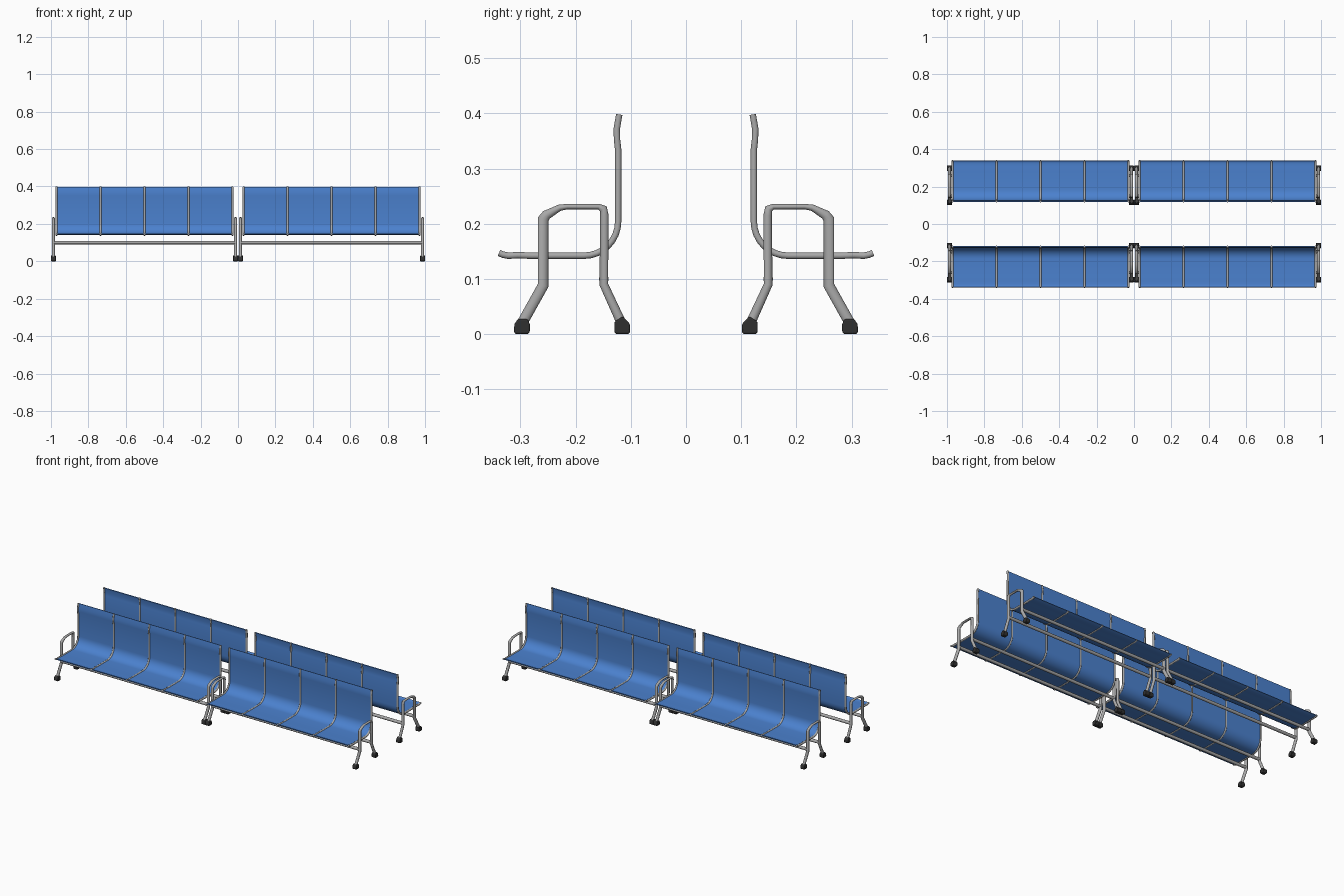
import bpy, bmesh, math
from mathutils import Vector

if "Cube" in bpy.data.objects:
    bpy.data.objects.remove(bpy.data.objects["Cube"])


def material(name, rgb):
    m = bpy.data.materials.new(name)
    m.diffuse_color = (*rgb, 1)
    m.use_nodes = True
    m.node_tree.nodes["Principled BSDF"].inputs["Base Color"].default_value = m.diffuse_color
    return m


BLUE = material("blue_panel", (0.07, 0.22, 0.62))
DARK = material("dark_rubber", (0.03, 0.03, 0.03))
GREY = material("grey_metal", (0.4, 0.4, 0.4))


def finish(name, bm, mat, angle=35):
    """Turn one quarter (x > 0, y < 0) into all four benches by mirroring."""
    bmesh.ops.recalc_face_normals(bm, faces=bm.faces)
    me = bpy.data.meshes.new(name)
    bm.to_mesh(me)
    bm.free()
    me.materials.append(mat)
    ob = bpy.data.objects.new(name, me)
    bpy.context.collection.objects.link(ob)
    bpy.ops.object.select_all(action='DESELECT')
    ob.select_set(True)
    bpy.context.view_layer.objects.active = ob
    bpy.ops.object.shade_smooth_by_angle(angle=math.radians(angle))
    mod = ob.modifiers.new("mirror", 'MIRROR')
    mod.use_axis = (True, True, False)
    mod.use_mirror_merge = False
    return ob


def normals(path):
    """Mitred in-plane normals of a (y, z) path."""
    pts = [Vector(p[:2]) for p in path]
    out = []
    for i in range(len(pts)):
        a = (pts[i] - pts[max(i - 1, 0)])
        b = (pts[min(i + 1, len(pts) - 1)] - pts[i])
        a = a.normalized() if a.length else b.normalized()
        b = b.normalized() if b.length else a
        t = (a + b).normalized()
        out.append(Vector((-t.y, t.x)) / max(t.dot(a), 0.6))
    return pts, out


def tube(bm, x, path, half_x, sides=12):
    """Sweep an ellipse along (y, z, half_width) points at constant x."""
    pts, nor = normals(path)
    rings = []
    for p, n, q in zip(pts, nor, path):
        ring = []
        for k in range(sides):
            a = 2 * math.pi * (k + 0.5) / sides
            c = p + n * q[2] * math.cos(a)
            ring.append(bm.verts.new((x + half_x * math.sin(a), c.x, c.y)))
        rings.append(ring)
    for r, s in zip(rings, rings[1:]):
        for k in range(sides):
            j = (k + 1) % sides
            bm.faces.new((r[k], r[j], s[j], s[k]))
    bm.faces.new(rings[0])
    bm.faces.new(rings[-1])


def prism(bm, outline, x0, x1):
    """Extrude a (y, z) outline between two x positions."""
    a = [bm.verts.new((x0, y, z)) for y, z in outline]
    b = [bm.verts.new((x1, y, z)) for y, z in outline]
    n = len(a)
    for i in range(n):
        j = (i + 1) % n
        bm.faces.new((a[i], a[j], b[j], b[i]))
    bm.faces.new(a)
    bm.faces.new(b)


def x_bar(bm, y, z, r, x0, x1, sides=12):
    prism(bm, [(y + r * math.cos(2 * math.pi * k / sides),
                z + r * math.sin(2 * math.pi * k / sides)) for k in range(sides)], x0, x1)


# Seat and backrest profile (y, z), with an arc at the bend
arc = [(-0.185 + 0.062 * math.sin(t), 0.204 - 0.062 * math.cos(t))
       for t in (math.radians(90 * i / 8) for i in range(9))]
PROFILE = ([(-0.339, 0.147), (-0.332, 0.144), (-0.322, 0.142), (-0.305, 0.143), (-0.28, 0.142)]
           + arc + [(-0.123, 0.335), (-0.125, 0.352), (-0.1255, 0.372), (-0.121, 0.398)])
RIBS = [0.5 + 0.235 * i for i in range(-2, 3)]

# Ribs between the seats
bm = bmesh.new()
for x in RIBS:
    tube(bm, x, [(y, z, 0.006) for y, z in PROFILE], 0.006)
finish("seat_ribs", bm, GREY, 50)

# Curved seat panels
pts, nor = normals(PROFILE)
sheet = [tuple(p + n * 0.0025) for p, n in zip(pts, nor)]
sheet += [tuple(p - n * 0.0025) for p, n in reversed(list(zip(pts, nor)))]
bm = bmesh.new()
for x0, x1 in zip(RIBS, RIBS[1:]):
    prism(bm, sheet, x0 + 0.003, x1 - 0.003)
finish("seat_panels", bm, BLUE)

# Armrest and leg frames, one bent tube at each bench end
FRAME = [(-0.297, 0.02, 0.010), (-0.259, 0.088, 0.010), (-0.259, 0.208, 0.010),
         (-0.253, 0.216, 0.009), (-0.229, 0.229, 0.006), (-0.215, 0.231, 0.005),
         (-0.158, 0.231, 0.005), (-0.150, 0.227, 0.007), (-0.148, 0.215, 0.008),
         (-0.149, 0.090, 0.008), (-0.117, 0.02, 0.009)]
ENDS = (0.013, 0.987)
bm = bmesh.new()
for x in ENDS:
    tube(bm, x, FRAME, 0.008)
finish("armrest_leg_frames", bm, GREY, 50)

# Rubber feet
FRONT_FOOT = [(-0.309, 0), (-0.312, 0.004), (-0.311, 0.018), (-0.305, 0.027),
              (-0.287, 0.027), (-0.283, 0.018), (-0.283, 0.004), (-0.286, 0)]
BACK_FOOT = [(-0.127, 0), (-0.130, 0.004), (-0.130, 0.022), (-0.115, 0.032),
             (-0.102, 0.019), (-0.101, 0.004), (-0.104, 0)]
bm = bmesh.new()
for x in ENDS:
    for outline in (FRONT_FOOT, BACK_FOOT):
        prism(bm, outline, x - 0.013, x + 0.013)
feet = finish("rubber_feet", bm, DARK)
bev = feet.modifiers.new("bevel", 'BEVEL')
bev.width, bev.segments = 0.003, 2

# Support beams joining the leg frames
bm = bmesh.new()
for y in (-0.259, -0.149):
    x_bar(bm, y, 0.1, 0.009, *ENDS)
finish("support_beams", bm, GREY)
